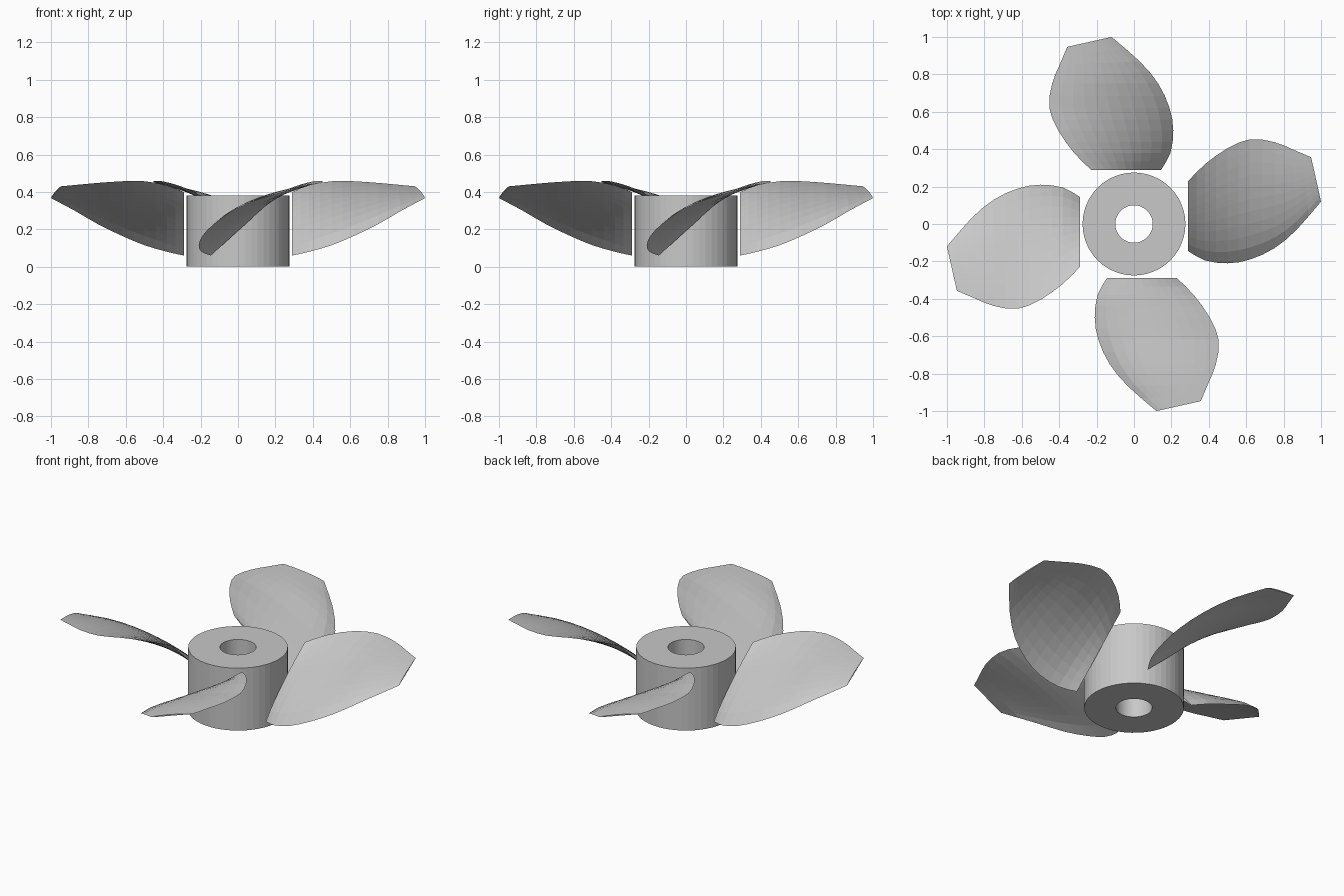
import bpy, bmesh, math
from mathutils import Vector, Matrix

if "Cube" in bpy.data.objects:
    bpy.data.objects.remove(bpy.data.objects["Cube"])

grey = bpy.data.materials.new("light grey")
grey.diffuse_color = (0.58, 0.58, 0.58, 1)
grey.use_nodes = True
grey.node_tree.nodes["Principled BSDF"].inputs["Base Color"].default_value = grey.diffuse_color


def finish(bm, name):
    bmesh.ops.recalc_face_normals(bm, faces=bm.faces)
    me = bpy.data.meshes.new(name)
    bm.to_mesh(me)
    bm.free()
    me.materials.append(grey)
    ob = bpy.data.objects.new(name, me)
    bpy.context.collection.objects.link(ob)
    return ob


# Hub: a rectangular profile swept into a tube with a shaft bore
SEG = 48
bm = bmesh.new()
rings = []
for i in range(SEG):
    a = 2 * math.pi * i / SEG
    rings.append([bm.verts.new((r * math.cos(a), r * math.sin(a), z))
                  for r, z in ((0.275, 0), (0.275, 0.38), (0.1, 0.38), (0.1, 0))])
for i in range(SEG):
    p, q = rings[i], rings[(i + 1) % SEG]
    for j in range(4):
        k = (j + 1) % 4
        bm.faces.new((p[j], q[j], q[k], p[k]))
finish(bm, "hub")

# Blade stations from root to tip:
# low edge (x, y, z), high edge (x, y, z), camber of upper and lower skin
STATIONS = [
    (0.29, -0.145, 0.060, 0.29, 0.23, 0.400, 0.025, 0.000),
    (0.38, -0.195, 0.080, 0.38, 0.32, 0.435, 0.038, 0.014),
    (0.50, -0.210, 0.115, 0.50, 0.405, 0.457, 0.048, 0.027),
    (0.62, -0.190, 0.165, 0.62, 0.453, 0.457, 0.050, 0.032),
    (0.75, -0.130, 0.228, 0.75, 0.438, 0.448, 0.045, 0.030),
    (0.87, -0.030, 0.298, 0.85, 0.398, 0.439, 0.027, 0.016),
    (1.00, 0.120, 0.367, 0.947, 0.357, 0.430, 0.008, 0.000),
]


def smooth_stations(rows):
    """Insert a curved midpoint between neighbouring stations."""
    out = []
    n = len(rows)
    for i in range(n - 1):
        a, b = rows[i], rows[i + 1]
        p = rows[i - 1] if i > 0 else [2 * u - v for u, v in zip(a, b)]
        q = rows[i + 2] if i + 2 < n else [2 * v - u for u, v in zip(a, b)]
        out.append(a)
        out.append([(9 * (u + v) - w - s) / 16 for w, u, v, s in zip(p, a, b, q)])
    return out + [rows[-1]]


def make_blade(name, angle):
    cols = 10
    bm = bmesh.new()
    loops = []
    for s in smooth_stations(STATIONS):
        lo, hi = Vector(s[0:3]), Vector(s[3:6])

        def point(t, camber):
            # camber is fullest a little toward the low edge
            v = lo.lerp(hi, t)
            v.z += camber * t ** 0.7 * (1 - t) / 0.316
            return bm.verts.new(v)

        # over the upper skin, then back along the lower skin
        upper = [point(j / cols, s[6]) for j in range(cols + 1)]
        lower = [point(j / cols, s[7]) for j in range(cols - 1, 0, -1)]
        loops.append(upper + lower)
    n = 2 * cols
    for p, q in zip(loops, loops[1:]):
        for j in range(n):
            k = (j + 1) % n
            bm.faces.new((p[j], p[k], q[k], q[j]))
    # root and tip caps
    bm.faces.new(loops[0])
    bm.faces.new(loops[-1])
    bm.transform(Matrix.Rotation(angle, 4, 'Z'))
    finish(bm, name)


for i, side in enumerate(("right", "back", "left", "front")):
    make_blade(side + "_blade", i * math.pi / 2)
